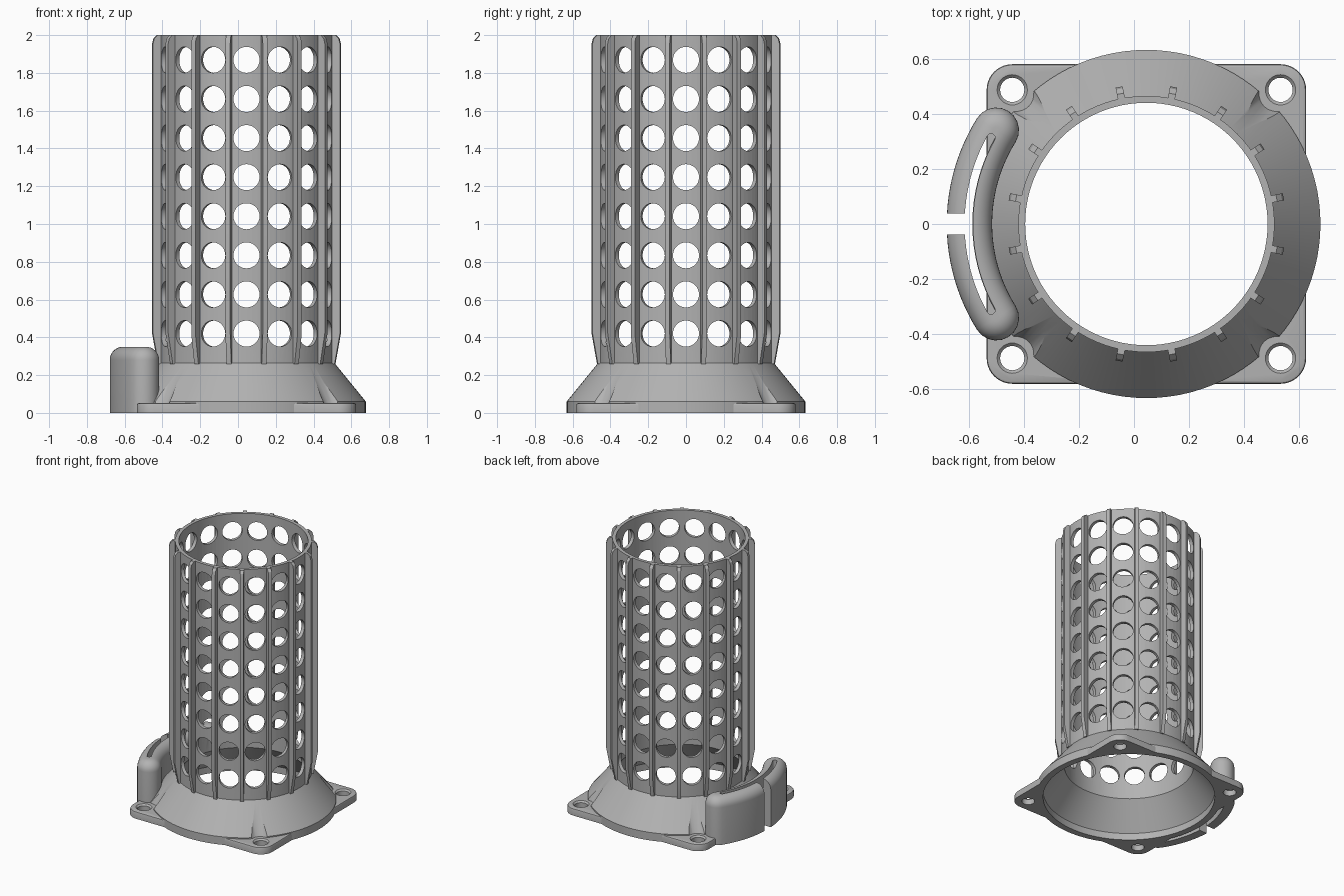
import bpy, bmesh
from math import sin, cos, pi, radians
from mathutils import Matrix, Vector

if "Cube" in bpy.data.objects:
    bpy.data.objects.remove(bpy.data.objects["Cube"])

AXIS = Vector((0.045, 0, 0))      # centre line of the tube
SIDES = 16                        # ribs and hole columns

grey = bpy.data.materials.new("plain grey")
grey.use_nodes = True
grey.diffuse_color = (0.45, 0.45, 0.45, 1)
grey.node_tree.nodes["Principled BSDF"].inputs["Base Color"].default_value = grey.diffuse_color


def make(name, bm, helper=False):
    bmesh.ops.recalc_face_normals(bm, faces=bm.faces)
    mesh = bpy.data.meshes.new(name)
    bm.to_mesh(mesh)
    bm.free()
    mesh.materials.append(grey)
    obj = bpy.data.objects.new(name, mesh)
    bpy.context.collection.objects.link(obj)
    obj.location = AXIS
    obj.hide_render = helper
    return obj


def lathe(profile, closed=True, steps=96):
    bm = bmesh.new()
    vs = [bm.verts.new((r, 0, z)) for r, z in profile]
    es = [bm.edges.new(p) for p in zip(vs, vs[1:] + vs[:1])][:None if closed else -1]
    if not closed:
        bm.edges.remove(bm.edges.get((vs[-1], vs[0])))
    bmesh.ops.spin(bm, geom=vs + es, cent=(0, 0, 0), axis=(0, 0, 1),
                   angle=2 * pi, steps=steps, use_merge=True)
    bmesh.ops.remove_doubles(bm, verts=bm.verts, dist=1e-5)
    return bm


def cylinder(bm, centre, direction, radius, depth, segments=28):
    turn = Vector(direction).to_track_quat('Z', 'Y').to_matrix().to_4x4()
    bmesh.ops.create_cone(bm, cap_ends=True, segments=segments, radius1=radius,
                          radius2=radius, depth=depth,
                          matrix=Matrix.Translation(centre) @ turn)


def polar(r, a, z=0):
    return Vector((r * cos(a), r * sin(a), z))


def stack(loops):
    """Skin a list of matching outlines and cap both ends."""
    bm = bmesh.new()
    rings = [[bm.verts.new(p) for p in loop] for loop in loops]
    for low, high in zip(rings, rings[1:]):
        for i in range(len(low)):
            j = (i + 1) % len(low)
            bm.faces.new((low[i], low[j], high[j], high[i]))
    bm.faces.new(rings[0][::-1])
    bm.faces.new(rings[-1])
    return bm


def capsule_arc(mid, half_width, half_angle, z, n=24, caps=10):
    """Arc-shaped outline with round ends on the -x side."""
    a0, a1 = pi - half_angle, pi + half_angle
    pts = [polar(mid + half_width, a0 + (a1 - a0) * i / n, z) for i in range(n + 1)]
    pts += [polar(mid, a1) + polar(half_width, a1 + pi * i / caps, z) for i in range(1, caps)]
    pts += [polar(mid - half_width, a1 + (a0 - a1) * i / n, z) for i in range(n + 1)]
    pts += [polar(mid, a0) + polar(half_width, a0 + pi + pi * i / caps, z) for i in range(1, caps)]
    return pts


def finish(obj, cutters=()):
    for cutter in cutters:
        mod = obj.modifiers.new("cut", 'BOOLEAN')
        mod.operation = 'DIFFERENCE'
        mod.solver = 'EXACT'
        mod.object = cutter
    bpy.context.view_layer.update()
    graph = bpy.context.evaluated_depsgraph_get()
    mesh = bpy.data.meshes.new_from_object(obj.evaluated_get(graph))
    obj.modifiers.clear()
    obj.data = mesh
    bpy.ops.object.select_all(action='DESELECT')
    obj.select_set(True)
    bpy.context.view_layer.objects.active = obj
    bpy.ops.object.shade_smooth_by_angle(angle=radians(30))
    for cutter in cutters:
        cutter.hide_viewport = True


# Tube with flared skirt
tube = make("tube_and_skirt", lathe([
    (0.44, 2), (0.465, 2), (0.465, 0.265), (0.632, 0.06), (0.632, 0),
    (0.585, 0), (0.585, 0.05), (0.44, 0.24)]))

# Round vent holes through the tube wall
bm = bmesh.new()
for row in range(8):
    for k in range(SIDES):
        a = 2 * pi * k / SIDES
        cylinder(bm, polar(0.455, a, 0.42 + 0.207 * row), polar(1, a), 0.069, 0.1)
vents = make("vent_cutter", bm, True)

# Sloped pockets in the skirt beside the screws
bm = bmesh.new()
for k in range(4):
    a = pi / 4 + k * pi / 2
    cylinder(bm, polar(0.631, a, 0.147), polar(-0.49, a, 0.871), 0.07, 0.23, 32)
pockets = make("pocket_cutter", bm, True)
finish(tube, [vents, pockets])

# Vertical ribs
rib_profile = [(0.45, 0.26), (0.478, 0.26), (0.507, 0.42), (0.507, 1.955),
               (0.5, 1.982), (0.482, 2), (0.45, 2)]
bm = bmesh.new()
for k in range(SIDES):
    turn = Matrix.Rotation(2 * pi * (k + 0.5) / SIDES, 3, 'Z')
    sides = [[bm.verts.new(turn @ Vector((r, y, z))) for r, z in rib_profile]
             for y in (-0.013, 0.013)]
    bm.faces.new(sides[0])
    bm.faces.new(sides[1][::-1])
    for i in range(len(rib_profile)):
        bm.faces.new((sides[0][i - 1], sides[1][i - 1], sides[1][i], sides[0][i]))
finish(make("ribs", bm))

# Mounting plate with rounded corners
bm = bmesh.new()
bmesh.ops.create_cube(bm, size=1, matrix=Matrix.Translation((0, 0, 0.026))
                      @ Matrix.Diagonal((1.16, 1.16, 0.052, 1)))
upright = [e for e in bm.edges if abs(e.verts[0].co.z - e.verts[1].co.z) > 0.01]
bmesh.ops.bevel(bm, geom=upright, offset=0.093, segments=10, profile=0.5, affect='EDGES')
rim = [e for e in bm.edges if min(v.co.z for v in e.verts) > 0.05]
bmesh.ops.bevel(bm, geom=rim, offset=0.01, segments=2, profile=0.5, affect='EDGES')
plate = make("mounting_plate", bm)

bm = bmesh.new()
cylinder(bm, (0, 0, 0), (0, 0, 1), 0.6, 1, 96)
opening = make("plate_opening_cutter", bm, True)

# Screw holes with a chamfered mouth
bm = bmesh.new()
for x in (-0.487, 0.487):
    for y in (-0.487, 0.487):
        cylinder(bm, (x, y, 0), (0, 0, 1), 0.044, 0.3, 32)
screws = make("screw_hole_cutter", bm, True)
bm = bmesh.new()
for x in (-0.487, 0.487):
    for y in (-0.487, 0.487):
        bmesh.ops.create_cone(bm, cap_ends=True, segments=32, radius1=0.044, radius2=0.064,
                              depth=0.02, matrix=Matrix.Translation((x, y, 0.051)))
mouths = make("screw_mouth_cutter", bm, True)
finish(plate, [opening, screws, mouths])

# Curved cable clip with a rounded top
MID, HALF, ROUND, SPAN = 0.6425, 0.0825, 0.07, radians(32)
loops = [capsule_arc(MID, HALF, SPAN, 0)]
for i in range(9):
    t = pi / 2 * i / 8
    loops.append(capsule_arc(MID, HALF - ROUND * (1 - cos(t)), SPAN, 0.28 + ROUND * sin(t)))
clip = make("cable_clip", stack(loops))

# Slot along the clip, slit through its outer wall, and hollow of the skirt
slot = make("clip_slot_cutter", stack([capsule_arc(0.645, 0.015, radians(29), z)
                                       for z in (-0.1, 0.5)]), True)
bm = bmesh.new()
bmesh.ops.create_cube(bm, size=1, matrix=Matrix.Translation((-0.745, 0, 0.2))
                      @ Matrix.Diagonal((0.2, 0.076, 0.8, 1)))
slit = make("clip_slit_cutter", bm, True)
hollow = make("hollow_cutter", lathe([(0, -0.1), (0.59, -0.1), (0.59, 0.05),
                                      (0.445, 0.24), (0, 0.24)], closed=False), True)
finish(clip, [slot, slit, hollow])
